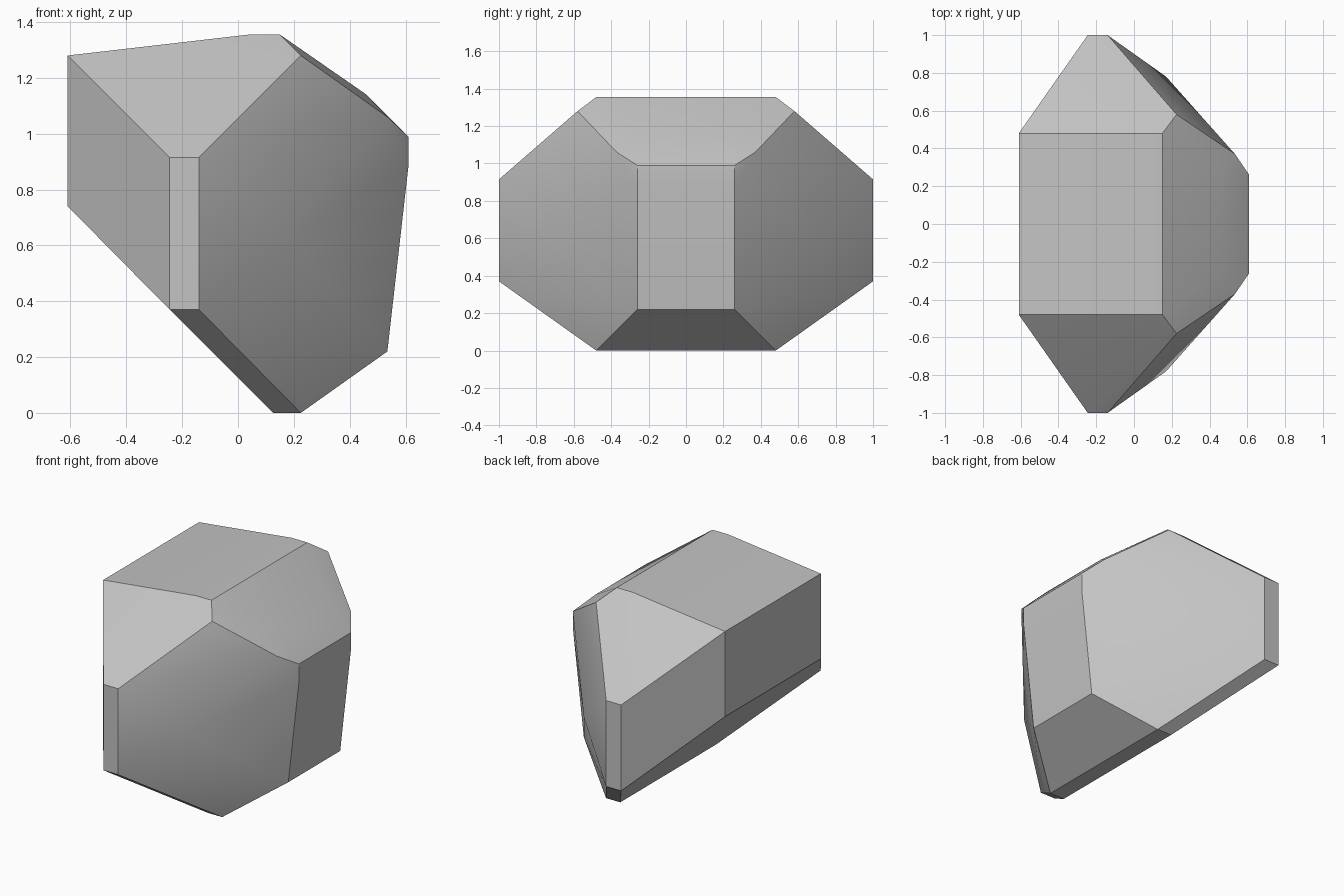
import bpy
import bmesh
import math
from mathutils import Vector

default_cube = bpy.data.objects.get("Cube")
if default_cube:
    bpy.data.objects.remove(default_cube, do_unlink=True)


def make_material(name, colour):
    material = bpy.data.materials.new(name)
    material.use_nodes = True
    material.diffuse_color = colour
    material.node_tree.nodes["Principled BSDF"].inputs["Base Color"].default_value = colour
    return material


# Corners of one half of the stone, as x, distance from the middle, z
left_corners = [(-0.61, 0.48, 1.28), (-0.61, 0.48, 0.74)]
end_strip = [(-0.245, 1, 0.915), (-0.14, 1, 0.915),
             (-0.245, 1, 0.37), (-0.14, 1, 0.37)]
top_edge = [(0.04, 0.48, 1.355), (0.15, 0.48, 1.355), (0.225, 0.58, 1.28)]
right_shoulder = [(0.46, 0.25, 1.14), (0.535, 0.37, 1.06), (0.61, 0.26, 0.99)]
right_face = [(0.61, 0.26, 0.88), (0.535, 0.26, 0.22)]
side_bulge = [(0.17, 0.78, 0.64)]
foot = [(0.125, 0.48, 0), (0.225, 0.48, 0)]
half = left_corners + end_strip + top_edge + right_shoulder + right_face + side_bulge + foot

# Mirror the corners front to back and wrap them in a convex faceted skin
bm = bmesh.new()
for side in (-1, 1):
    for x, y, z in half:
        bm.verts.new(Vector((x, side * y, z)))
bmesh.ops.convex_hull(bm, input=bm.verts[:])
loose = [v for v in bm.verts if not v.link_faces]
bmesh.ops.delete(bm, geom=loose, context="VERTS")
bmesh.ops.dissolve_limit(bm, angle_limit=math.radians(1.5),
                         verts=bm.verts[:], edges=bm.edges[:])
bmesh.ops.recalc_face_normals(bm, faces=bm.faces[:])

mesh = bpy.data.meshes.new("faceted_stone")
bm.to_mesh(mesh)
bm.free()
stone = bpy.data.objects.new("faceted_stone", mesh)
bpy.context.collection.objects.link(stone)
mesh.materials.append(make_material("stone grey", (0.55, 0.55, 0.55, 1)))

# Soft bulges within the big facets, crisp borders between them
bpy.ops.object.select_all(action="DESELECT")
stone.select_set(True)
bpy.context.view_layer.objects.active = stone
bpy.ops.object.shade_smooth_by_angle(angle=math.radians(30))
